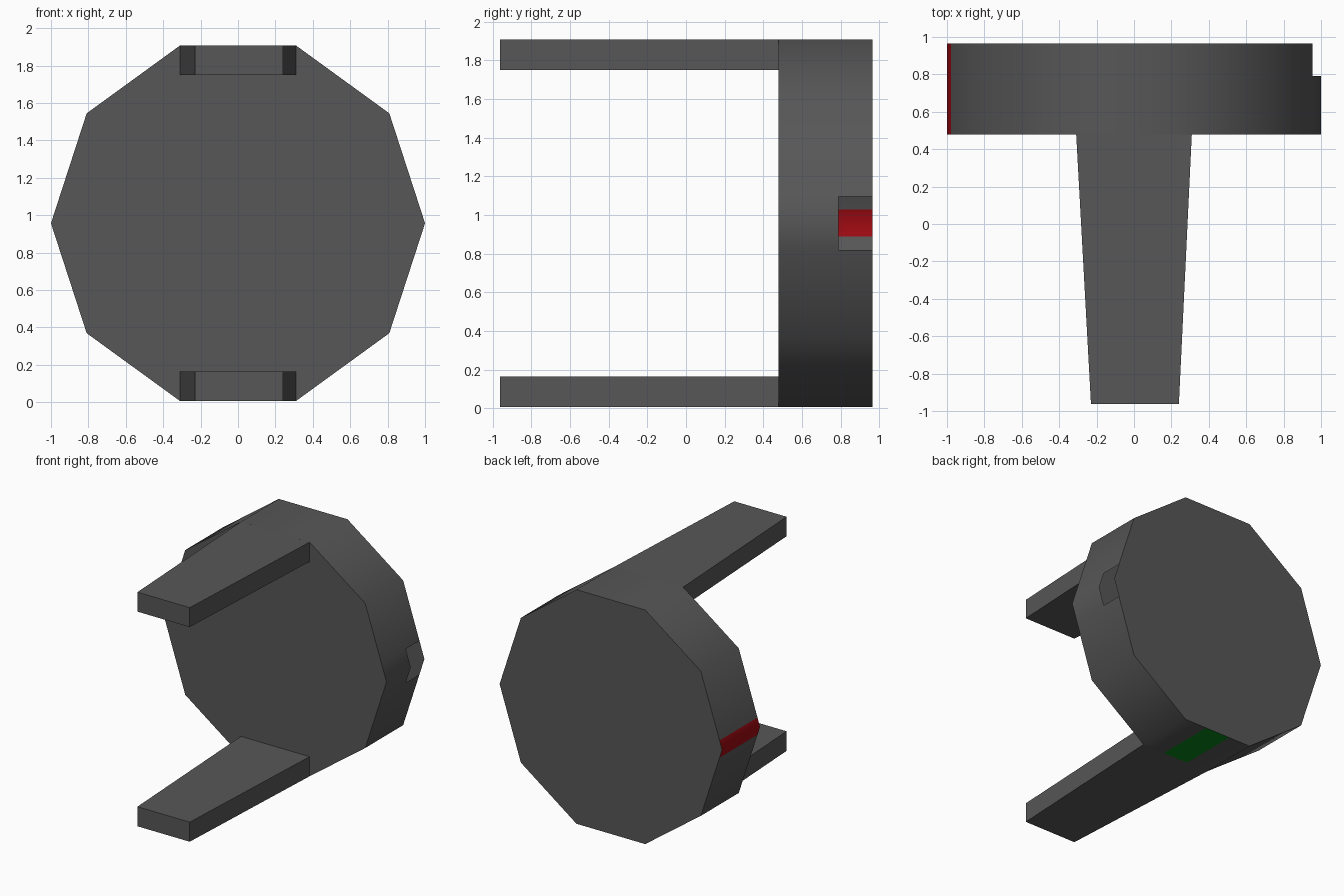
import bpy, bmesh
from math import cos, sin, pi

if "Cube" in bpy.data.objects:
    bpy.data.objects.remove(bpy.data.objects["Cube"])

CZ = 0.957                     # centre height of the disc
Y_FRONT, Y_SLOT, Y_BACK = 0.478, 0.79, 0.965


def material(name, rgb):
    m = bpy.data.materials.new(name)
    m.diffuse_color = (*rgb, 1)
    m.use_nodes = True
    m.node_tree.nodes["Principled BSDF"].inputs["Base Color"].default_value = m.diffuse_color
    return m


def add_object(name, bm, mats=()):
    bmesh.ops.recalc_face_normals(bm, faces=bm.faces)
    mesh = bpy.data.meshes.new(name)
    bm.to_mesh(mesh)
    bm.free()
    for m in mats:
        mesh.materials.append(m)
    obj = bpy.data.objects.new(name, mesh)
    bpy.context.collection.objects.link(obj)
    return obj


def rim_point(s):
    """Point on the decagon outline; s counts sides from the right corner."""
    i, t = int(s // 1), s % 1
    a, b = i * pi / 5, (i + 1) * pi / 5
    return (cos(a) * (1 - t) + cos(b) * t, CZ + sin(a) * (1 - t) + sin(b) * t)


dark = material("body_grey", (0.095, 0.095, 0.095))
red = material("stripe_red", (0.34, 0.003, 0.006))
green = material("stripe_green", (0.002, 0.23, 0.01))

# Ten-sided hollow disc, with extra outline points at the slot and stripes
stops = sorted(list(range(10)) + [0.234, 9.766, 4.881, 5.119, 7.32, 7.68])
bm = bmesh.new()
rings = []
for y in (Y_FRONT, Y_SLOT, Y_BACK):
    rings.append([bm.verts.new((x, y, z)) for x, z in map(rim_point, stops)])
n = len(stops)
for k in range(2):
    for i in range(n):
        j = (i + 1) % n
        mid = (stops[i] + (stops[j] or 10)) / 2
        # open slot around the right corner, at the back
        if k == 1 and (mid < 0.234 or mid > 9.766):
            continue
        f = bm.faces.new((rings[k][i], rings[k][j], rings[k + 1][j], rings[k + 1][i]))
        f.smooth = True
        if 4.881 < mid < 5.119:
            f.material_index = 1       # red left stripe
        elif 7.32 < mid < 7.68:
            f.material_index = 2       # green bottom stripe
bm.faces.new(rings[0])
bm.faces.new(rings[2])
add_object("disc_body", bm, [dark, red, green])


# Tapered arms reaching forward from the top and bottom sides
def arm(name, z0, z1):
    bm = bmesh.new()
    outline = [(-0.309, Y_FRONT), (0.309, Y_FRONT), (0.24, -0.963), (-0.23, -0.963)]
    low = [bm.verts.new((x, y, z0)) for x, y in outline]
    high = [bm.verts.new((x, y, z1)) for x, y in outline]
    bm.faces.new(low)
    bm.faces.new(high)
    for i in (1, 2, 3):                # rear end is closed by the disc
        j = (i + 1) % 4
        bm.faces.new((low[i], low[j], high[j], high[i]))
    add_object(name, bm, [dark])


arm("upper_arm", 1.75, 1.908)
arm("lower_arm", 0.006, 0.165)
